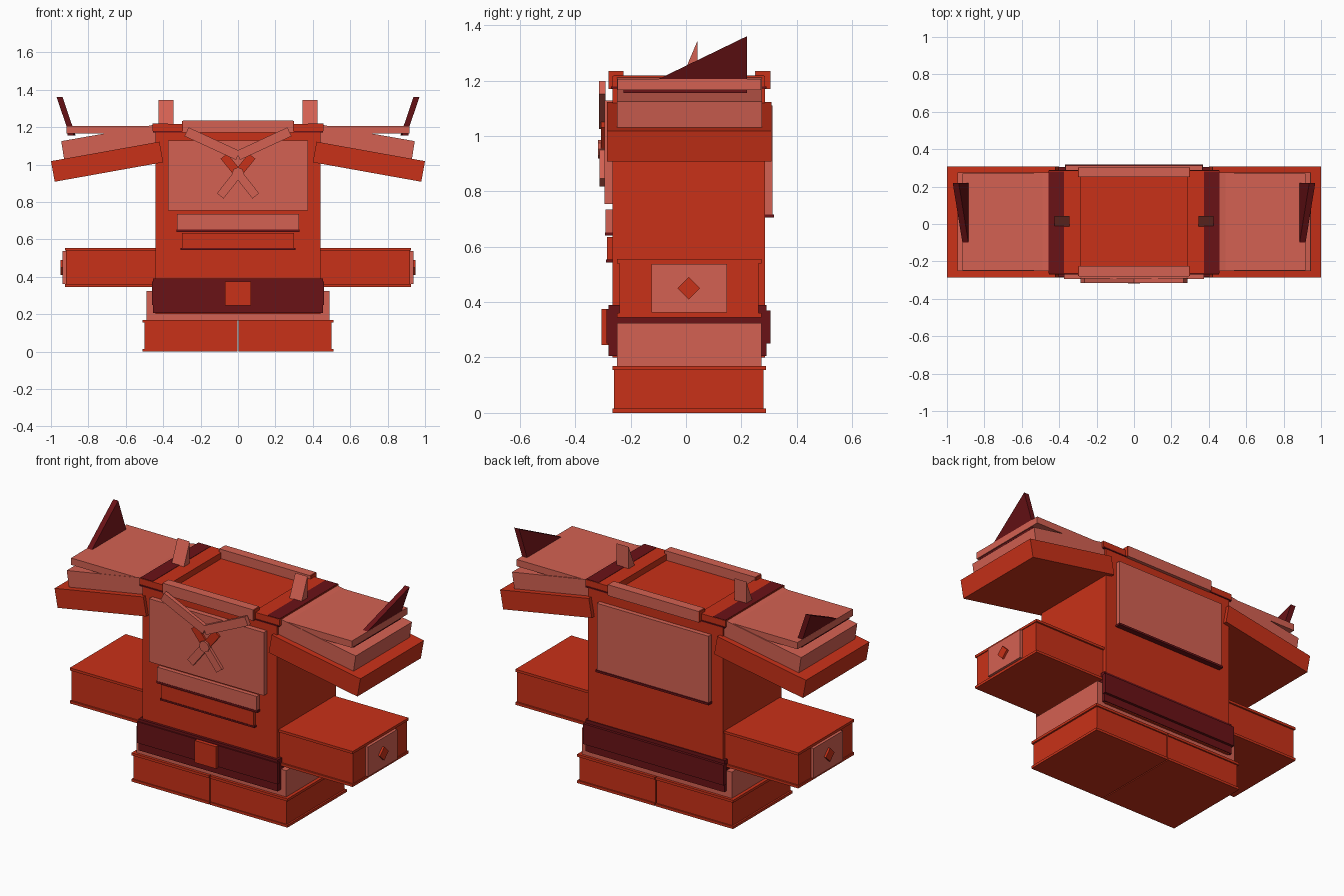
import bpy, bmesh, math
from mathutils import Vector

if "Cube" in bpy.data.objects:
    bpy.data.objects.remove(bpy.data.objects["Cube"])


def lin(c):
    c /= 255
    return c / 12.92 if c < 0.04045 else ((c + 0.055) / 1.055) ** 2.4


def material(name, r, g, b):
    m = bpy.data.materials.new(name)
    m.diffuse_color = (lin(r), lin(g), lin(b), 1)
    m.use_nodes = True
    m.node_tree.nodes["Principled BSDF"].inputs["Base Color"].default_value = m.diffuse_color
    return m


RED = material("red cloth", 201, 49, 24)
LIGHT = material("pale red", 212, 97, 82)
DARK = material("dark maroon", 106, 18, 22)


def prism(name, a, b, mat):
    """Solid between two matching outlines a and b."""
    n = len(a)
    faces = [tuple(range(n))[::-1], tuple(range(n, 2 * n))]
    faces += [(i, (i + 1) % n, n + (i + 1) % n, n + i) for i in range(n)]
    me = bpy.data.meshes.new(name)
    me.from_pydata(list(a) + list(b), [], faces)
    me.materials.append(mat)
    bm = bmesh.new()
    bm.from_mesh(me)
    bmesh.ops.recalc_face_normals(bm, faces=bm.faces)
    bm.to_mesh(me)
    bm.free()
    ob = bpy.data.objects.new(name, me)
    bpy.context.collection.objects.link(ob)
    return ob


def box(name, x, y, z, mat):
    ring = [(x[0], y[0]), (x[1], y[0]), (x[1], y[1]), (x[0], y[1])]
    return prism(name, [(p, q, z[0]) for p, q in ring], [(p, q, z[1]) for p, q in ring], mat)


def plate(name, outline, y, mat):
    """Outline in x,z extruded along y."""
    return prism(name, [(p, y[0], q) for p, q in outline], [(p, y[1], q) for p, q in outline], mat)


def strap(name, p, q, width, y, mat):
    p, q = Vector(p), Vector(q)
    n = (q - p).orthogonal().normalized() * width / 2
    return plate(name, [p + n, q + n, q - n, p - n], y, mat)


def span(s, a, b):
    return tuple(sorted((s * a, s * b)))


# Torso with collar band
box("torso", (-.44, .44), (-.265, .285), (.2, 1.18), RED)
box("collar_band", (-.455, .455), (-.27, .29), (1.172, 1.179), DARK)

# Belt, raised bands and buckle
box("belt", (-.455, .455), (-.28, .29), (.205, .39), DARK)
box("belt_front_band", (-.46, .46), (-.287, -.27), (.25, .375), DARK)
box("belt_back_band", (-.46, .46), (.28, .305), (.25, .37), DARK)
box("buckle", (-.07, .07), (-.305, -.28), (.245, .375), RED)

# Chest and back panels
box("chest_panel", (-.375, .375), (-.295, -.26), (.755, 1.128), LIGHT)
box("back_panel", (-.365, .365), (.28, .312), (.715, 1.11), LIGHT)
box("back_panel_trim", (-.37, .37), (.28, .318), (.705, .717), DARK)

# Stomach strips
box("upper_strip", (-.325, .325), (-.29, -.26), (.65, .735), LIGHT)
box("upper_strip_trim", (-.33, .33), (-.292, -.26), (.64, .652), DARK)
box("lower_strip", (-.3, .3), (-.285, -.26), (.553, .635), RED)
box("lower_strip_trim", (-.308, .308), (-.288, -.26), (.543, .553), DARK)

# Collar rails front and back, with red cores showing at the ends
for name, y0, y1 in (("front", -.28, -.225), ("back", .25, .305)):
    box(name + "_rail", (-.295, .295), (y0, y1), (1.17, 1.235), LIGHT)
    box(name + "_rail_core", (-.3, .3), (y0 + .002, y1 - .002), (1.172, 1.233), RED)

# Knot of the scarf
plate("scarf_knot", [(.033 * math.cos(i * math.pi / 4), .952 + .033 * math.sin(i * math.pi / 4))
                     for i in range(8)], (-.318, -.29), LIGHT)

for s, side in ((1, "right"), (-1, "left")):
    # Scarf
    strap("scarf_" + side, (s * .275, 1.175), (0, 1.048), .052, (-.315, -.29), LIGHT)
    strap("scarf_tie_" + side, (s * .075, 1.045), (0, .952), .045, (-.306, -.29), RED)
    strap("scarf_tail_" + side, (0, .952), (s * .095, .832), .045, (-.312, -.29), LIGHT)

    # Shoe with rims, and trouser leg
    box("shoe_" + side, span(s, .003, .5), (-.26, .28), (.005, .165), RED)
    for z in ((0, .015), (.155, .17)):
        box("shoe_rim_" + side, span(s, .003, .51), (-.266, .288), z, RED)
    box("trouser_" + side, span(s, 0, .49), (-.25, .272), (.165, .325), LIGHT)

    # Lower sleeve, cuff plate and diamond
    box("sleeve_" + side, span(s, .42, .92), (-.24, .262), (.35, .55), RED)
    for z in ((.345, .36), (.54, .555)):
        box("sleeve_rim_" + side, span(s, .42, .925), (-.25, .272), z, RED)
    box("cuff_plate_" + side, span(s, .9, .938), (-.125, .148), (.362, .537), LIGHT)
    dia = [(-.03, .45), (.01, .49), (.05, .45), (.01, .41)]
    prism("cuff_diamond_" + side, [(s * .92, p, q) for p, q in dia],
          [(s * .95, p, q) for p, q in dia], RED)

    # Layered shoulder guard, lower two layers sloping outward
    plate("shoulder_lower_" + side, [(s * p, q) for p, q in
          ((.42, 1.122), (.4, 1.012), (.98, .908), (1.0, 1.018))], (-.285, .308), RED)
    plate("shoulder_middle_" + side, [(s * p, q) for p, q in
          ((.45, 1.212), (.43, 1.115), (.93, 1.03), (.945, 1.125))], (-.25, .275), LIGHT)
    box("shoulder_top_" + side, span(s, .45, .918), (-.248, .27), (1.165, 1.205), LIGHT)
    box("shoulder_trim_" + side, span(s, .88, .912), (-.225, .22), (1.155, 1.166), DARK)

    # Swept fin leaning outward
    fin = [(-.11, 1.2), (.22, 1.36), (.22, 1.155), (-.11, 1.165)]
    lean = lambda x: [(s * (x + (z - 1.165) * .335), y, z) for y, z in fin]
    prism("shoulder_fin_" + side, lean(.872), lean(.904), DARK)

    # Neck side block with dark outer strip, and wedge on it
    box("neck_block_" + side, span(s, .285, .458), (-.265, .285), (1.178, 1.216), RED)
    box("neck_block_strip_" + side, span(s, .375, .456), (-.262, .282), (1.21, 1.218), DARK)
    wedge = [(-.015, 1.21), (.042, 1.21), (.042, 1.345)]
    prism("neck_wedge_" + side, [(s * .345, p, q) for p, q in wedge],
          [(s * .425, p, q) for p, q in wedge], LIGHT)
